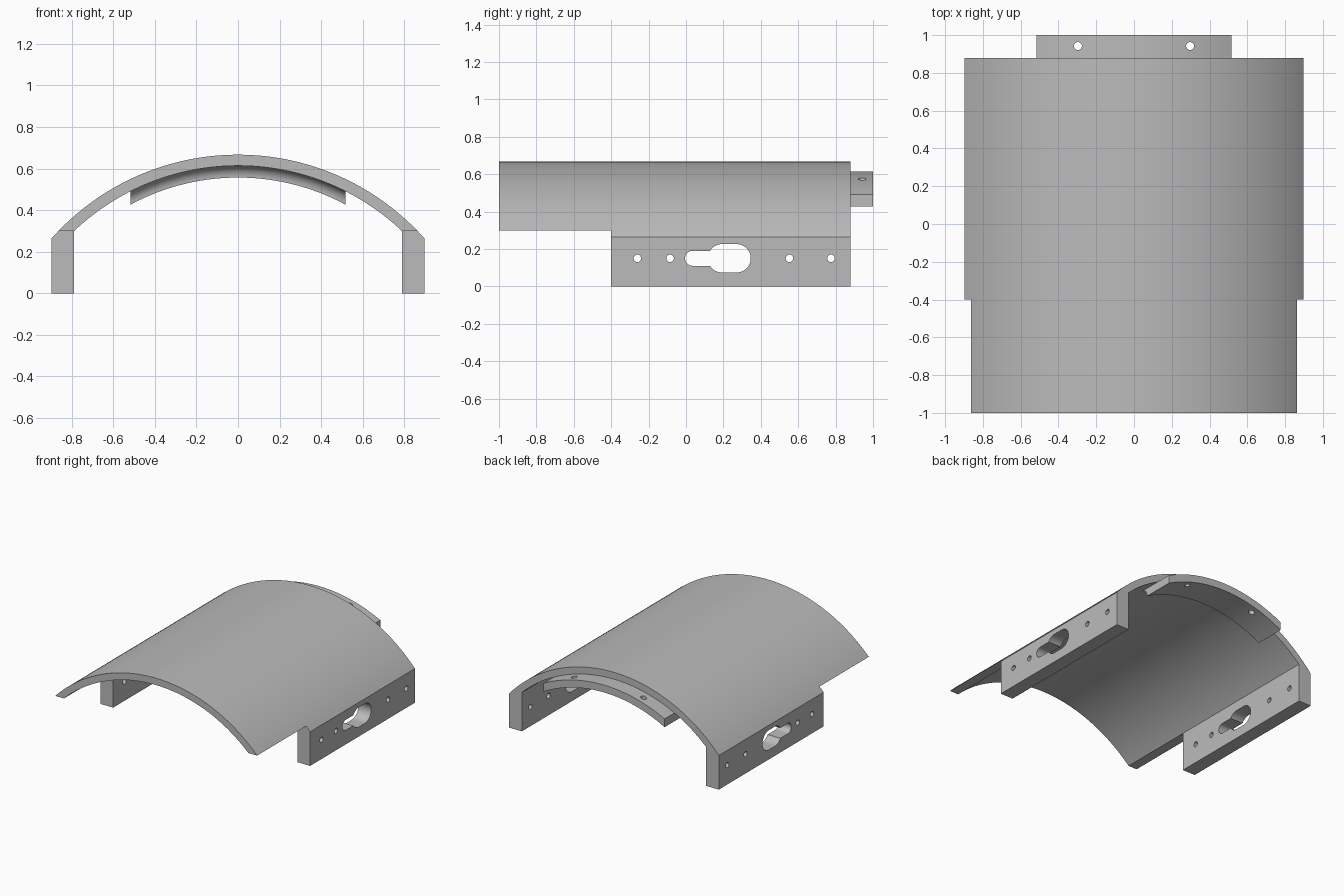
import bpy, bmesh
from math import sin, cos, pi, sqrt, asin
from mathutils import Vector

if "Cube" in bpy.data.objects:
    bpy.data.objects.remove(bpy.data.objects["Cube"], do_unlink=True)

AXIS_Z = -0.533                          # height of the arch axis
R_OUT, R_IN, R_LIP = 1.2, 1.147, 1.09    # roof outside, roof inside, lip underside
EAVE = 0.3                               # level where the roof is cut off
WALL_IN, WALL_OUT = 0.788, 0.897
NOTCH, BACK = -0.4, 0.88

grey = bpy.data.materials.new("plain grey")
grey.use_nodes = True
grey.diffuse_color = (0.5, 0.5, 0.5, 1)
grey.node_tree.nodes["Principled BSDF"].inputs["Base Color"].default_value = (0.5, 0.5, 0.5, 1)


def arch_z(r, x):
    return sqrt(r * r - x * x) + AXIS_Z


def arch_x(r, z):
    return sqrt(r * r - (z - AXIS_Z) ** 2)


def arch(r, x0, x1, n):
    """Points along a circle about the arch axis, from x0 to x1."""
    a, b = asin(x0 / r), asin(x1 / r)
    return [(r * sin(t), r * cos(t) + AXIS_Z) for t in (a + (b - a) * i / n for i in range(n + 1))]


def circle_arc(cx, cy, r, a, b, n):
    return [(cx + r * cos(a + (b - a) * i / n), cy + r * sin(a + (b - a) * i / n)) for i in range(n + 1)]


def add_prism(bm, outline, place, depth):
    """Extrude a flat outline; place maps (u, v) to a 3D point."""
    face = bm.faces.new([bm.verts.new(place(u, v)) for u, v in outline])
    new = bmesh.ops.extrude_face_region(bm, geom=[face])["geom"]
    verts = [g for g in new if isinstance(g, bmesh.types.BMVert)]
    bmesh.ops.translate(bm, verts=verts, vec=depth)


def finish(bm, name):
    bmesh.ops.recalc_face_normals(bm, faces=bm.faces)
    mesh = bpy.data.meshes.new(name)
    bm.to_mesh(mesh)
    bm.free()
    mesh.materials.append(grey)
    obj = bpy.data.objects.new(name, mesh)
    bpy.context.collection.objects.link(obj)
    return obj


def select(obj):
    bpy.ops.object.select_all(action="DESELECT")
    obj.select_set(True)
    bpy.context.view_layer.objects.active = obj


def cut(obj, cutter):
    mod = obj.modifiers.new("holes", "BOOLEAN")
    mod.operation, mod.solver, mod.object = "DIFFERENCE", "EXACT", cutter
    select(obj)
    bpy.ops.object.modifier_apply(modifier=mod.name)
    bpy.data.objects.remove(cutter, do_unlink=True)


def smooth(obj):
    select(obj)
    bpy.ops.object.shade_smooth_by_angle(angle=pi / 6)


# Curved roof, trimmed level at the eaves
xo, xi = arch_x(R_OUT, EAVE), arch_x(R_IN, EAVE)
bm = bmesh.new()
add_prism(bm, arch(R_OUT, -xo, xo, 72) + arch(R_IN, xi, -xi, 72),
          lambda u, v: (u, -1, v), Vector((0, 1 + BACK, 0)))
smooth(finish(bm, "curved_roof"))

# Keyhole slot outline in (y, z): narrow round end joined to a wide rounded slot
MID = 0.15
NARROW, WIDE = 0.04, 0.076
bite = asin(NARROW / WIDE)
keyhole = (circle_arc(0.035, MID, NARROW, pi / 2, 1.5 * pi, 16)
           + circle_arc(0.193, MID, WIDE, pi + bite, 1.5 * pi, 10)
           + circle_arc(0.27, MID, WIDE, -pi / 2, pi / 2, 24)
           + circle_arc(0.193, MID, WIDE, pi / 2, pi - bite, 10))


def round_hole(cx, cy, r=0.02):
    return circle_arc(cx, cy, r, 0, 2 * pi, 24)[:-1]


# Side walls, one per side, with keyhole and screw holes
wall_outline = [(WALL_IN, EAVE), (WALL_IN, 0), (WALL_OUT, 0)] + arch(R_OUT, WALL_OUT, xo, 4)
for name, side in (("left_wall", 1), ("right_wall", -1)):
    bm = bmesh.new()
    add_prism(bm, wall_outline, lambda u, v: (side * u, NOTCH, v), Vector((0, BACK - NOTCH, 0)))
    wall = finish(bm, name)
    bm = bmesh.new()
    for outline in [keyhole] + [round_hole(y, MID) for y in (-0.26, -0.085, 0.553, 0.775)]:
        add_prism(bm, outline, lambda u, v: (side * 0.7, u, v), Vector((side * 0.3, 0, 0)))
    cut(wall, finish(bm, "wall_cutter"))
    smooth(wall)

# Rear lip under the roof: section in (y, radius) swept across, with a filleted front
LIP_X, STEPS = 0.517, 40
FILLET = R_IN - R_LIP
section = [(1, R_IN), (1, R_LIP)] + circle_arc(0.76 - FILLET, R_LIP, FILLET, 0, pi / 2, 8)
bm = bmesh.new()
rings = []
for i in range(STEPS + 1):
    x = LIP_X * (2 * i / STEPS - 1)
    rings.append([bm.verts.new((x, y, arch_z(r, x))) for y, r in section])
for a, b in zip(rings, rings[1:]):
    for k in range(len(section)):
        j = (k + 1) % len(section)
        bm.faces.new((a[k], a[j], b[j], b[k]))
bm.faces.new(rings[0])
bm.faces.new(rings[-1])
lip = finish(bm, "rear_lip")

# Two screw holes through the lip
bm = bmesh.new()
for x in (-0.297, 0.297):
    add_prism(bm, round_hole(x, 0.942, 0.021), lambda u, v: (u, v, 0.4), Vector((0, 0, 0.4)))
cut(lip, finish(bm, "lip_cutter"))
smooth(lip)
